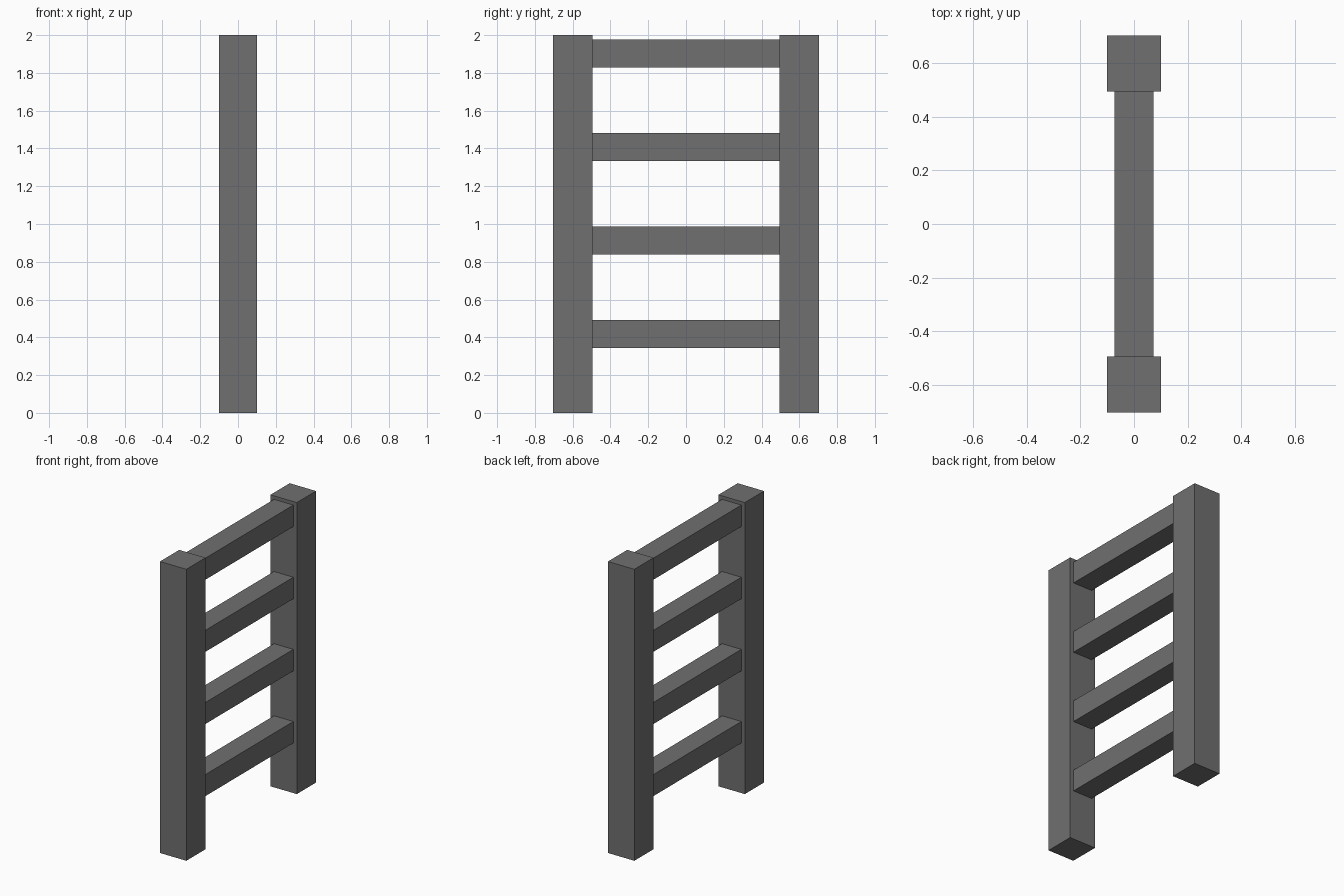
import bpy

if "Cube" in bpy.data.objects:
    bpy.data.objects.remove(bpy.data.objects["Cube"])

wood = bpy.data.materials.new("dark_grey")
wood.diffuse_color = (0.16, 0.16, 0.16, 1.0)
wood.use_nodes = True
wood.node_tree.nodes["Principled BSDF"].inputs["Base Color"].default_value = wood.diffuse_color


def box(name, centre, size):
    bpy.ops.mesh.primitive_cube_add(size=1, location=centre)
    ob = bpy.context.object
    ob.name = name
    ob.scale = size
    bpy.ops.object.transform_apply(location=False, rotation=False, scale=True)
    ob.data.materials.append(wood)
    return ob


INNER, OUTER = 0.495, 0.703

# Two upright side rails
for side, label in ((-1, "front"), (1, "back")):
    box(label + "_rail", (0, side * (INNER + OUTER) / 2, 1.0),
        (0.2, OUTER - INNER, 2.0))

# Four evenly spaced rungs between the rails
for i in range(4):
    box("rung_%d" % (i + 1), (0, 0, 0.417 + 0.495 * i),
        (0.147, 2 * INNER, 0.148))
